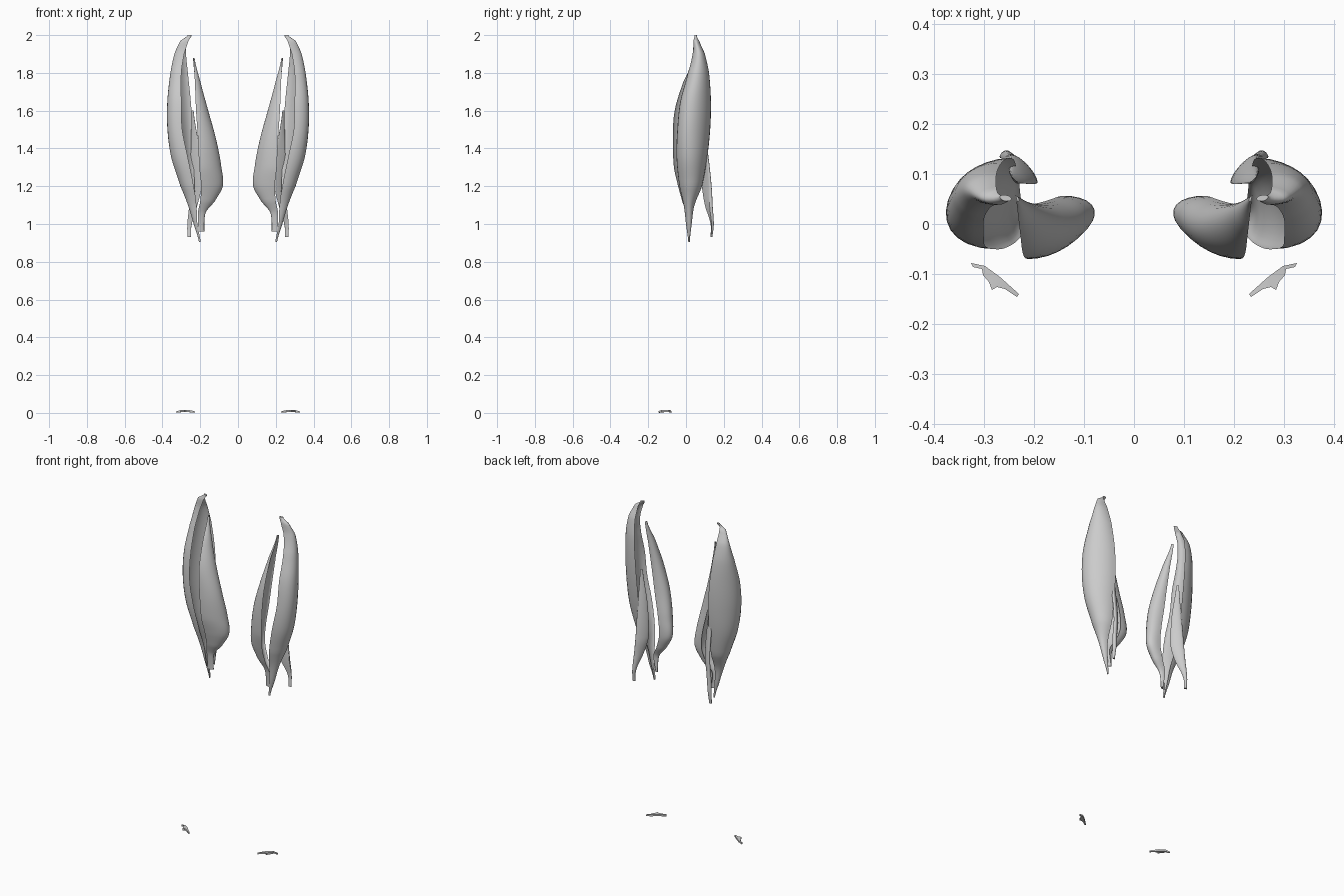
import bpy, bmesh, math
from mathutils import Vector


def catmull(p0, p1, p2, p3, t):
    return [0.5 * (2*b + (c - a)*t + (2*a - 5*b + 4*c - d)*t*t + (3*b - a - 3*c + d)*t**3)
            for a, b, c, d in zip(p0, p1, p2, p3)]


def section(row, n=14):
    # crescent: outer half-ellipse front tip -> belly -> back tip, inner one set in by t
    z, ax, ay, bx, by, cx, cy, t = row
    a, b, c = Vector((ax, ay)), Vector((bx, by)), Vector((cx, cy))
    mid, half = (a + c) / 2, (a - c) / 2
    bulge = b - mid
    inner = bulge * (1 - t / max(bulge.length, 1e-4))
    pts = []
    for i in range(n + 1):
        u = math.pi * i / n
        pts.append(mid + half * math.cos(u) + bulge * math.sin(u))
    for i in range(n - 1, 0, -1):
        u = math.pi * i / n
        pts.append(mid + half * math.cos(u) + inner * math.sin(u))
    return [(p.x, p.y, z) for p in pts]


def finish(name, bm, angle):
    bmesh.ops.recalc_face_normals(bm, faces=bm.faces)
    me = bpy.data.meshes.new(name)
    bm.to_mesh(me)
    bm.free()
    ob = bpy.data.objects.new(name, me)
    bpy.context.collection.objects.link(ob)
    ob.modifiers.new("other_side", 'MIRROR').use_mirror_merge = False
    bpy.ops.object.select_all(action='DESELECT')
    ob.select_set(True)
    bpy.context.view_layer.objects.active = ob
    bpy.ops.object.shade_smooth_by_angle(angle=math.radians(angle))


def muscle(name, rows, steps=6):
    path = []
    for i in range(len(rows) - 1):
        p = [rows[max(i - 1, 0)], rows[i], rows[i + 1], rows[min(i + 2, len(rows) - 1)]]
        for s in range(steps):
            r = catmull(*p, s / steps)
            r[0] = rows[i][0] + (rows[i + 1][0] - rows[i][0]) * s / steps
            path.append(r)
    path.append(rows[-1])
    bm = bmesh.new()
    rings = [[bm.verts.new(co) for co in section(r)] for r in path]
    for lo, hi in zip(rings, rings[1:]):
        for j in range(len(lo)):
            k = (j + 1) % len(lo)
            bm.faces.new((lo[j], lo[k], hi[k], hi[j]))
    bm.faces.new(rings[0])
    bm.faces.new(rings[-1])
    finish(name, bm, 60)


# rows: z, front tip xy, belly xy, back tip xy, thickness
muscle("outer_thigh_muscle", [
    (2.00, .245, .05, .258, .046, .268, .055, .012),
    (1.97, .262, .04, .305, .05, .275, .07, .025),
    (1.90, .285, .035, .337, .07, .275, .10, .03),
    (1.80, .300, .01, .356, .07, .265, .122, .035),
    (1.65, .300, -.03, .371, .05, .250, .132, .045),
    (1.50, .295, -.046, .370, .04, .240, .128, .055),
    (1.35, .265, -.05, .352, .03, .235, .112, .06),
    (1.20, .235, -.035, .305, .025, .230, .085, .05),
    (1.10, .220, -.012, .265, .015, .225, .045, .025),
    (1.00, .215, .00, .235, .018, .215, .03, .012),
    (.905, .198, .012, .207, .016, .200, .02, .005)])

muscle("inner_thigh_muscle", [
    (1.88, .235, .045, .230, .05, .238, .058, .005),
    (1.75, .228, -.015, .198, .02, .225, .045, .02),
    (1.60, .222, -.060, .158, -.005, .205, .04, .035),
    (1.45, .212, -.070, .118, -.012, .180, .045, .05),
    (1.30, .205, -.064, .092, -.003, .150, .055, .06),
    (1.20, .195, -.042, .084, .01, .145, .055, .06),
    (1.12, .200, -.02, .125, .01, .170, .045, .04),
    (1.06, .212, .00, .172, .012, .200, .03, .02),
    (.960, .212, .01, .182, .014, .188, .026, .01)])

muscle("rear_thigh_muscle", [
    (1.60, .235, .085, .240, .09, .245, .095, .008),
    (1.40, .205, .08, .230, .11, .250, .105, .02),
    (1.20, .193, .085, .225, .128, .250, .125, .03),
    (1.10, .215, .10, .240, .138, .258, .125, .025),
    (1.00, .245, .13, .253, .147, .268, .135, .014),
    (.930, .250, .13, .258, .14, .268, .133, .01)])

# small flat foot muscle: outline raised toward its middle
outline = [(.326, -.078), (.322, -.086), (.304, -.09), (.302, -.102), (.29, -.116),
           (.284, -.132), (.274, -.126), (.258, -.13), (.234, -.146), (.230, -.140),
           (.268, -.106), (.298, -.084)]
bm = bmesh.new()
tops, bottoms = [], []
for x, y in outline:
    arch = .008 * (1 - ((x - .278) / .05) ** 2)
    tops.append(bm.verts.new((x, y, .008 + arch)))
    bottoms.append(bm.verts.new((x, y, max(0, arch * .6))))
for i in range(len(outline)):
    j = (i + 1) % len(outline)
    bm.faces.new((tops[i], tops[j], bottoms[j], bottoms[i]))
caps = [bm.faces.new(tops), bm.faces.new(bottoms[::-1])]
bmesh.ops.triangulate(bm, faces=caps)
finish("foot_muscle", bm, 40)
